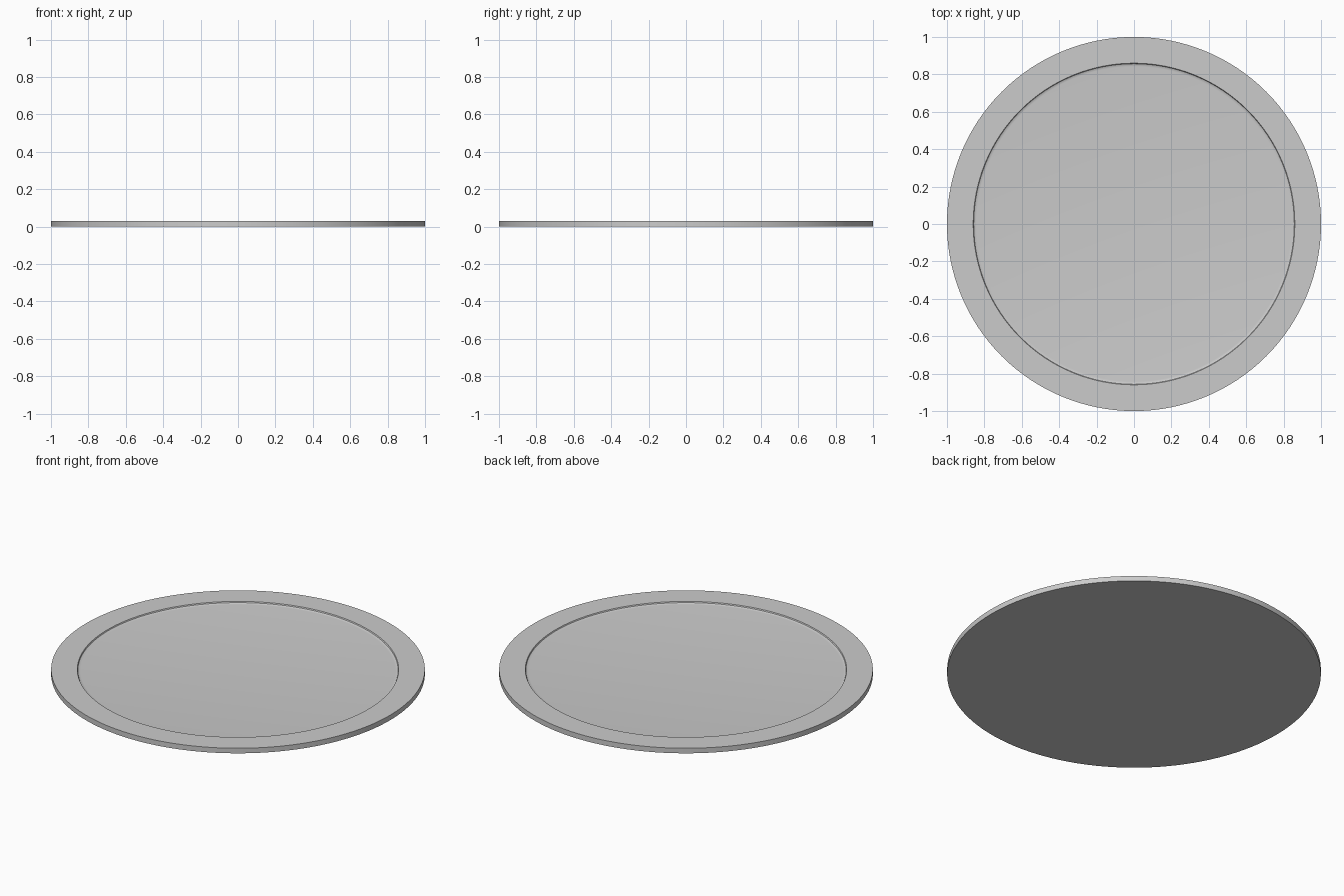
import bpy, bmesh, math

if "Cube" in bpy.data.objects:
    bpy.data.objects.remove(bpy.data.objects["Cube"])

SEGMENTS = 128


def lathe(name, profile):
    """Revolve (radius, height) points around z; ends are capped with discs."""
    bm = bmesh.new()
    rings = []
    for r, z in profile:
        rings.append([bm.verts.new((r * math.cos(2 * math.pi * i / SEGMENTS),
                                    r * math.sin(2 * math.pi * i / SEGMENTS), z))
                      for i in range(SEGMENTS)])
    for a, b in zip(rings, rings[1:]):
        for i in range(SEGMENTS):
            j = (i + 1) % SEGMENTS
            bm.faces.new((a[i], a[j], b[j], b[i]))
    bm.faces.new(rings[0][::-1])
    bm.faces.new(rings[-1])
    bmesh.ops.recalc_face_normals(bm, faces=bm.faces)
    mesh = bpy.data.meshes.new(name)
    bm.to_mesh(mesh)
    bm.free()
    obj = bpy.data.objects.new(name, mesh)
    bpy.context.collection.objects.link(obj)
    bpy.context.view_layer.objects.active = obj
    obj.select_set(True)
    bpy.ops.object.shade_smooth_by_angle(angle=math.radians(30))
    return obj


# Round base: straight outer wall, flat rim, shallow filleted recess
lathe("round_base", [(1.0, 0.0), (1.0, 0.03), (0.86, 0.03),
                     (0.857, 0.024), (0.851, 0.021), (0.842, 0.02)])
